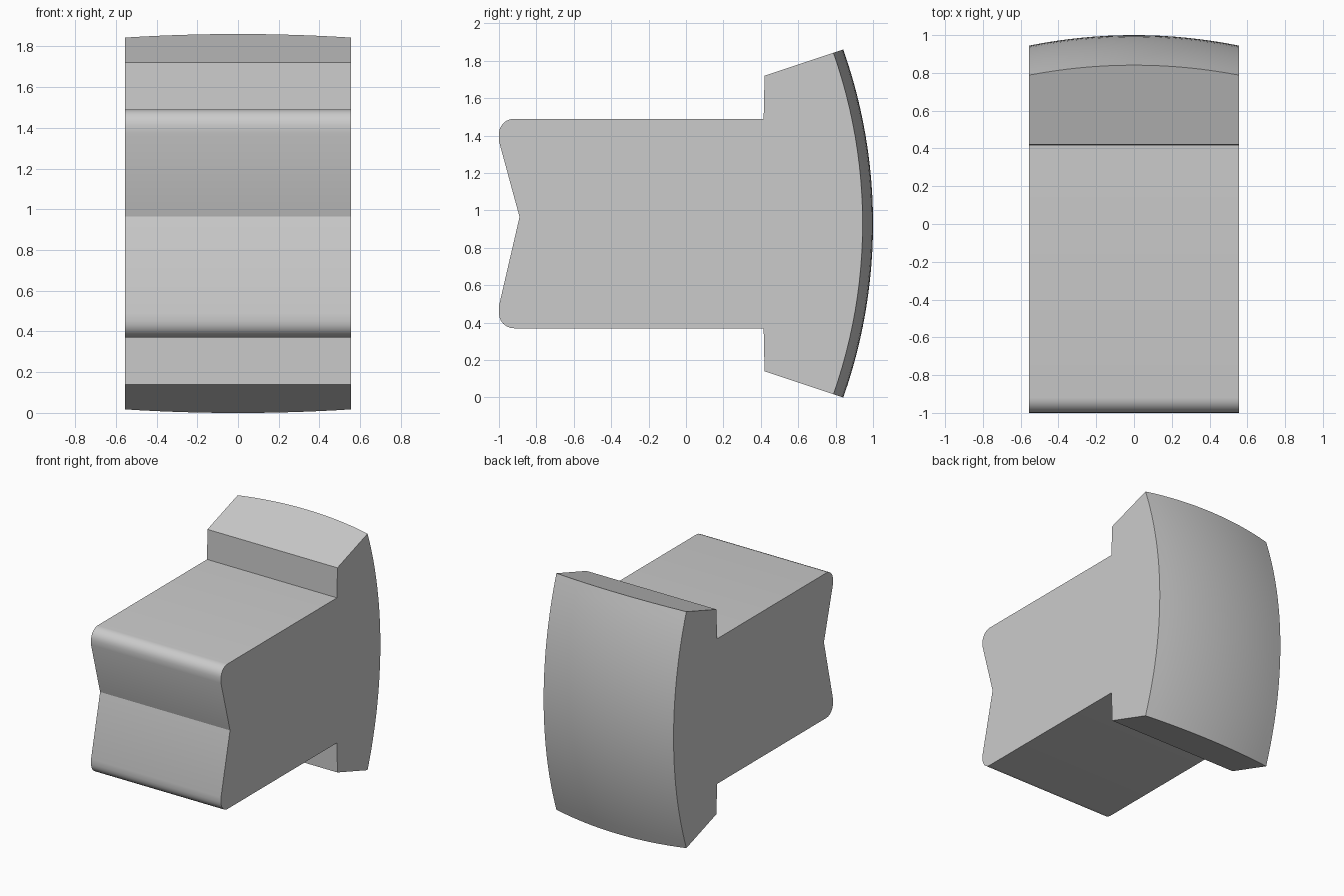
import bpy, bmesh
from math import sin, cos, radians, sqrt, atan2

if "Cube" in bpy.data.objects:
    bpy.data.objects.remove(bpy.data.objects["Cube"])

HALF_W, MID = 0.555, 0.93      # half width in x, centre height
R, CY = 2.8, -1.8              # dome radius and centre y
NX, NA, NF = 16, 24, 6         # slices, dome arc steps, corner steps


def corner(cy, cz, r, a0, a1):
    """Rounded corner points in the y-z plane."""
    return [(cy + r * cos(radians(a0 + (a1 - a0) * i / NF)),
             cz + r * sin(radians(a0 + (a1 - a0) * i / NF))) for i in range(NF + 1)]


# Shank and shoulders, from upper shoulder round the notched front to lower shoulder
body = [(0.42, 1.72), (0.415, 1.49)]
body += corner(-0.92, 1.41, 0.08, 90, 180)
body += [(-1.0, 1.37), (-0.89, 0.965), (-1.0, 0.49)]
body += corner(-0.92, 0.45, 0.08, 180, 270)
body += [(0.415, 0.37), (0.42, 0.14)]


def dome_arc(x):
    """Slice of the spherical face, ending on the sloped shoulders."""
    r2 = R * R - x * x
    y0, z0, dy, dz = 0.42 - CY, 1.72 - MID, 0.42, 0.14
    a, b, c = dy * dy + dz * dz, y0 * dy + z0 * dz, y0 * y0 + z0 * z0 - r2
    s = (-b + sqrt(b * b - a * c)) / a
    lim, r = atan2(z0 + s * dz, y0 + s * dy), sqrt(r2)
    return [(CY + r * cos(t), MID + r * sin(t))
            for t in (lim * (2 * i / NA - 1) for i in range(NA + 1))]


# Loft the slices across the width
bm = bmesh.new()
rings = []
for i in range(NX + 1):
    x = HALF_W * (2 * i / NX - 1)
    rings.append([bm.verts.new((x, y, z)) for y, z in body + dome_arc(x)])
n = len(rings[0])
for a, b in zip(rings, rings[1:]):
    for j in range(n):
        k = (j + 1) % n
        bm.faces.new((a[j], a[k], b[k], b[j]))
bm.faces.new(rings[0])
bm.faces.new(rings[-1])

# Merge the slices of the flat faces
bmesh.ops.dissolve_limit(bm, angle_limit=0.002, verts=bm.verts, edges=bm.edges)
bmesh.ops.recalc_face_normals(bm, faces=bm.faces)
mesh = bpy.data.meshes.new("domed_block")
bm.to_mesh(mesh)
bm.free()
block = bpy.data.objects.new("domed_block", mesh)
bpy.context.collection.objects.link(block)
bpy.context.view_layer.objects.active = block
block.select_set(True)
bpy.ops.object.shade_smooth_by_angle(angle=radians(16))
